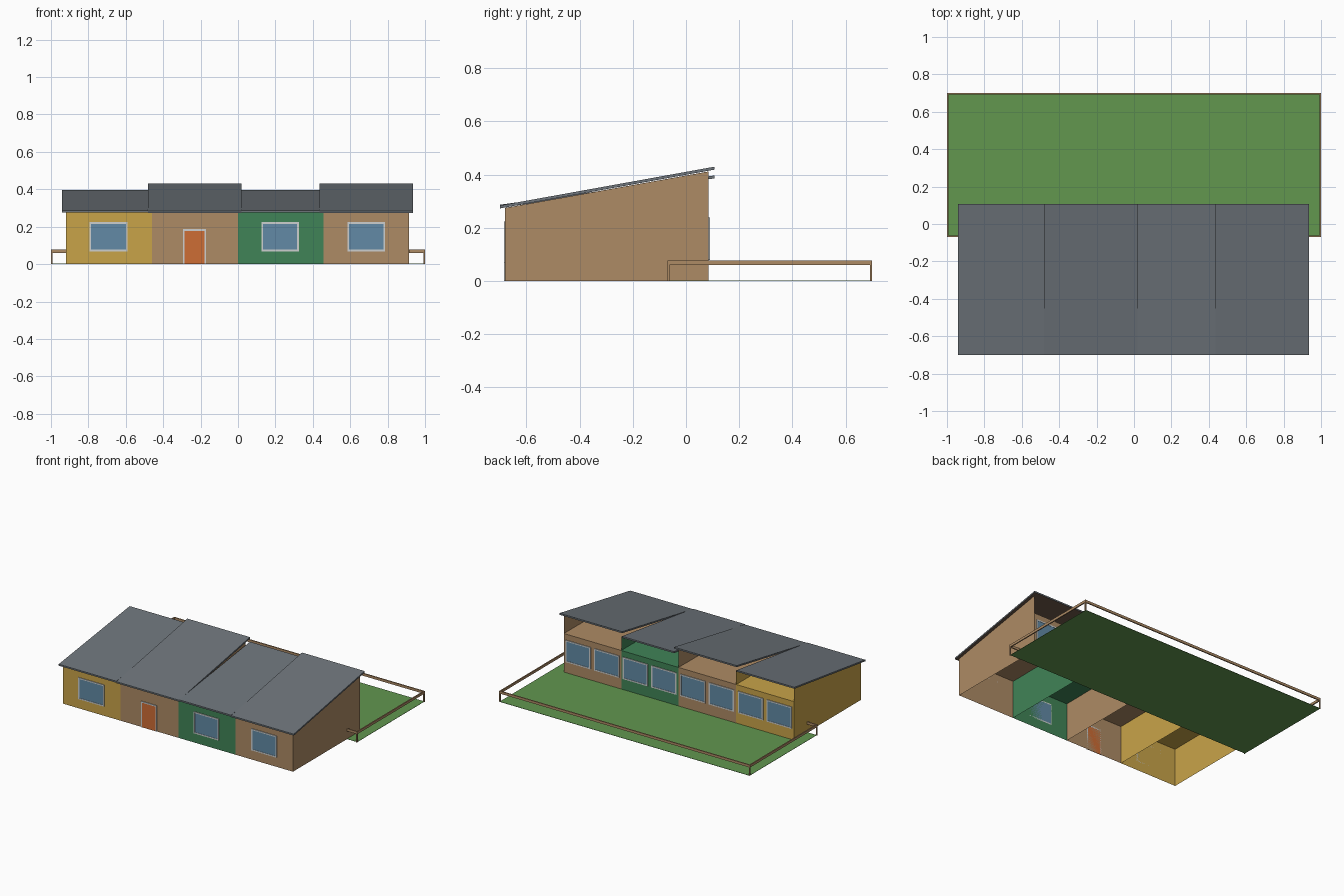
import bpy
import bmesh

if "Cube" in bpy.data.objects:
    bpy.data.objects.remove(bpy.data.objects["Cube"])


def lin(c):
    c /= 255
    return c / 12.92 if c <= 0.04045 else ((c + 0.055) / 1.055) ** 2.4


def mat(name, r, g, b):
    m = bpy.data.materials.new(name)
    m.diffuse_color = (lin(r), lin(g), lin(b), 1)
    m.use_nodes = True
    m.node_tree.nodes["Principled BSDF"].inputs["Base Color"].default_value = m.diffuse_color
    return m


TAN = mat("tan wood", 174, 139, 101)
YELLOW = mat("yellow wall", 201, 164, 73)
GREEN = mat("green wall", 64, 132, 87)
ROOF = mat("grey roof", 109, 116, 122)
SOFFIT = mat("brown soffit", 103, 84, 70)
LAWN = mat("lawn green", 98, 151, 79)
GLASS = mat("blue glass", 98, 138, 166)
FRAME = mat("pale frame", 205, 208, 208)
DOOR = mat("orange door", 206, 109, 53)


def mesh(name, polys, mats, rule=None):
    bm = bmesh.new()
    for p in polys:
        bm.faces.new([bm.verts.new(v) for v in p])
    bmesh.ops.remove_doubles(bm, verts=bm.verts, dist=1e-5)
    bm.normal_update()
    me = bpy.data.meshes.new(name)
    if rule:
        for f in bm.faces:
            f.material_index = rule(f)
    bm.to_mesh(me)
    bm.free()
    for m in mats:
        me.materials.append(m)
    ob = bpy.data.objects.new(name, me)
    bpy.context.collection.objects.link(ob)
    return ob


def prism(name, profile, x0, x1, mats, rule=None):
    """Extrude a (y, z) outline, counter-clockwise seen from +x, along x."""
    a = [(x0, y, z) for y, z in profile]
    b = [(x1, y, z) for y, z in profile]
    n = len(profile)
    polys = [a[::-1], b]
    polys += [[a[i], a[(i + 1) % n], b[(i + 1) % n], b[i]] for i in range(n)]
    return mesh(name, polys, mats, rule)


def box(name, x0, x1, y0, y1, z0, z1, m):
    return prism(name, [(y0, z0), (y1, z0), (y1, z1), (y0, z1)], x0, x1, [m])


YF, YB, H = -0.68, 0.085, 0.28


def opening(name, x0, x1, z0, z1, y, d, m, sill=True):
    """Framed plate on a wall facing direction d (-1 front, +1 back)."""
    t = 0.009
    ys = sorted((y, y + d * 0.003))
    box(name, x0 + t, x1 - t, *ys, z0 + (t if sill else 0), z1 - t, m)
    yf = sorted((y, y + d * 0.005))
    box(name + "_frame_left", x0, x0 + t, *yf, z0, z1, FRAME)
    box(name + "_frame_right", x1 - t, x1, *yf, z0, z1, FRAME)
    box(name + "_frame_top", x0 + t, x1 - t, *yf, z1 - t, z1, FRAME)
    if sill:
        box(name + "_frame_sill", x0 + t, x1 - t, *yf, z0, z0 + t, FRAME)


# terrace units: walls open below, flat ceiling, wedge sides up to the roof
xs = [-0.92, -0.46, 0.0, 0.457, 0.915]
roof_x = [-0.94, -0.48, 0.02, 0.435, 0.935]
for i, m in enumerate((YELLOW, TAN, GREEN, TAN)):
    x0, x1 = xs[i], xs[i + 1]
    high = i % 2 == 1
    top = 0.412 if high else 0.38

    def side(x):
        return [(x, YF, 0), (x, YB, 0), (x, YB, top), (x, YF, 0.275)]

    polys = [
        [(x0, YF, 0), (x1, YF, 0), (x1, YF, H - 0.003), (x0, YF, H - 0.003)],
        [(x1, YB, 0), (x0, YB, 0), (x0, YB, H), (x1, YB, H)],
        [(x0, YF, H - 0.005), (x1, YF, H - 0.005), (x1, YB, H), (x0, YB, H)],
        side(x1),
    ]
    if i == 0:
        polys.append(side(x0)[::-1])
    mesh(f"unit_walls_{i + 1}", polys, [m])

    # sloping roof slab with brown underside
    zf, zb = (0.284, 0.43) if high else (0.287, 0.397)
    th = 0.011
    prism(f"roof_{i + 1}", [(-0.70, zf - th), (0.108, zb - th), (0.108, zb), (-0.70, zf)],
          roof_x[i], roof_x[i + 1], [ROOF, SOFFIT],
          lambda f: 1 if f.normal.z < -0.5 else 0)

    # pair of back windows
    xc = (x0 + x1) / 2
    for k, s in enumerate((-1, 1)):
        c = xc + s * 0.114
        opening(f"back_window_{i + 1}_{k + 1}", c - 0.1, c + 0.1, 0.08, 0.238, YB, 1, GLASS)

# front windows and door
for i, (a, b) in enumerate(((-0.795, -0.59), (0.125, 0.325), (0.585, 0.787))):
    opening(f"front_window_{i + 1}", a, b, 0.068, 0.224, YF, -1, GLASS)
opening("front_door", -0.295, -0.17, 0.0, 0.187, YF, -1, DOOR, sill=False)

# lawn
box("lawn", -0.997, 0.997, -0.065, 0.70, 0.0, 0.002, LAWN)

# garden fence: corner posts and top rails
p = 0.008
for n, s in (("left", -1), ("right", 1)):
    xa, xb = sorted((s * 1.0, s * (1.0 - p)))
    for q, y in (("front", -0.07), ("back", 0.70 - p)):
        box(f"fence_post_{n}_{q}", xa, xb, y, y + p, 0, 0.06, TAN)
    box(f"fence_rail_{n}", xa, xb, -0.07, 0.70, 0.06, 0.078, TAN)
    xa, xb = sorted((s * (1.0 - p), s * 0.917))
    box(f"fence_stub_{n}", xa, xb, -0.07, -0.07 + p, 0.06, 0.078, TAN)
box("fence_rail_back", -1 + p, 1 - p, 0.70 - p, 0.70, 0.06, 0.078, TAN)
